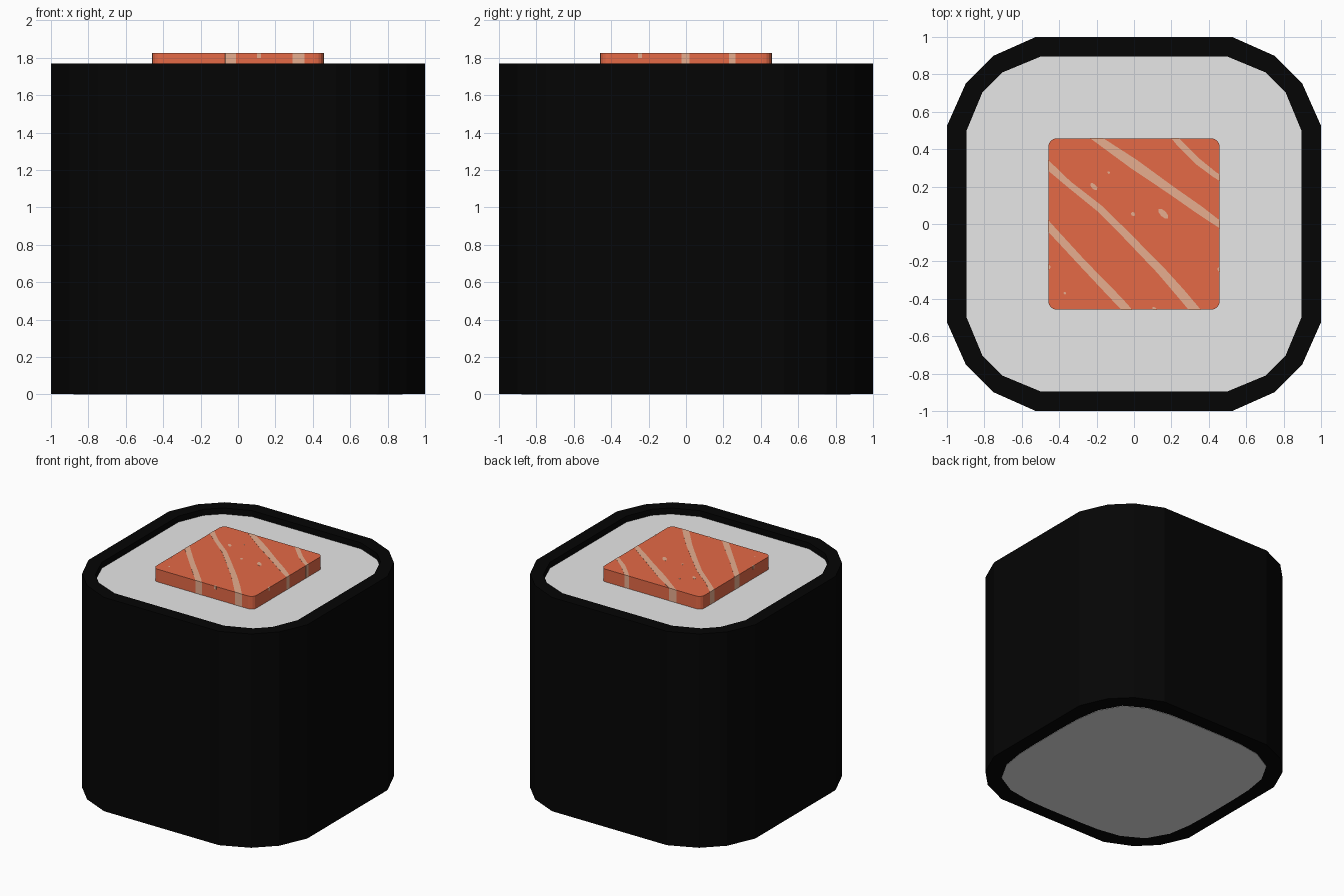
import bpy, bmesh, math
from mathutils import Vector

if "Cube" in bpy.data.objects:
    bpy.data.objects.remove(bpy.data.objects["Cube"])


def material(name, rgb):
    m = bpy.data.materials.new(name)
    m.diffuse_color = (*rgb, 1)
    m.use_nodes = True
    m.node_tree.nodes["Principled BSDF"].inputs["Base Color"].default_value = m.diffuse_color
    return m


NORI = material("seaweed black", (0.0015, 0.0015, 0.0015))
RICE = material("rice white", (0.8, 0.8, 0.8))
FISH = material("salmon orange", (0.78, 0.142, 0.062))
FAT = material("pale salmon stripe", (0.82, 0.43, 0.28))


def finish(bm, name, mat):
    bmesh.ops.recalc_face_normals(bm, faces=bm.faces)
    mesh = bpy.data.meshes.new(name)
    bm.to_mesh(mesh)
    bm.free()
    mesh.materials.append(mat)
    obj = bpy.data.objects.new(name, mesh)
    bpy.context.collection.objects.link(obj)
    return obj


def prism(bm, pts, z0, z1):
    lo = [bm.verts.new((x, y, z0)) for x, y in pts]
    hi = [bm.verts.new((x, y, z1)) for x, y in pts]
    bm.faces.new(lo[::-1])
    bm.faces.new(hi)
    n = len(pts)
    for i in range(n):
        j = (i + 1) % n
        bm.faces.new((lo[i], lo[j], hi[j], hi[i]))


def four_corners(corner):
    """Repeat one corner's points by quarter turns."""
    out = []
    for _ in range(4):
        out += corner
        corner = [(-y, x) for x, y in corner]
    return out


OUTER = four_corners([(1, 0.525), (0.9, 0.75), (0.75, 0.9), (0.525, 1)])
INNER = four_corners([(0.895, 0.5), (0.81, 0.705), (0.705, 0.81), (0.5, 0.895)])
TOP, RECESS, FISH_TOP = 1.77, 0.05, 1.825

# seaweed wrap: a thick-walled tube
bm = bmesh.new()
inner_low = [(x * 0.95, y * 0.95) for x, y in INNER]
rings = [[bm.verts.new((x, y, z)) for x, y in pts]
         for pts, z in ((OUTER, 0.003), (OUTER, TOP), (INNER, TOP), (INNER, 0.05), (inner_low, 0.003))]
for k in range(5):
    a, b = rings[k], rings[(k + 1) % 5]
    for i in range(len(a)):
        j = (i + 1) % len(a)
        bm.faces.new((a[i], a[j], b[j], b[i]))
finish(bm, "seaweed_wrap", NORI)

# rice core, sunk slightly at the top
bm = bmesh.new()
prism(bm, [(x * 1.005, y * 1.005) for x, y in INNER], RECESS, TOP - RECESS)
finish(bm, "rice", RICE)

# rounder rice face, flush with the bottom
bm = bmesh.new()
base = []
for k in range(32):
    c, s = math.cos(k * math.pi / 16), math.sin(k * math.pi / 16)
    r = 0.88 / (c ** 4 + s ** 4) ** 0.25
    base.append((r * c, r * s))
prism(bm, base, 0, RECESS + 0.01)
finish(bm, "rice_base", RICE)

# salmon block with rounded vertical edges
H, R = 0.458, 0.045
arc = [math.radians(a) for a in (0, 22.5, 45, 67.5, 90)]
bm = bmesh.new()
prism(bm, four_corners([(H - R + R * math.cos(a), H - R + R * math.sin(a)) for a in arc]),
      TOP - RECESS - 0.01, FISH_TOP)
finish(bm, "salmon", FISH)


def trimmed(name, outline, z0):
    """Thin skin over the salmon top that also runs down its sides."""
    bm = bmesh.new()
    prism(bm, outline, z0, FISH_TOP + 0.001)
    for n in ((1, 0, 0), (-1, 0, 0), (0, 1, 0), (0, -1, 0)):
        cut = bmesh.ops.bisect_plane(bm, geom=bm.verts[:] + bm.edges[:] + bm.faces[:],
                                     plane_co=Vector(n) * (H + 0.001), plane_no=n,
                                     clear_outer=True)
        edges = [e for e in cut["geom_cut"] if isinstance(e, bmesh.types.BMEdge)]
        if edges:
            bmesh.ops.holes_fill(bm, edges=edges)
    finish(bm, name, FAT)


def ribbon(path):
    """Outline of a band from (x, y, width) points."""
    left, right = [], []
    for i, (x, y, w) in enumerate(path):
        a, b = path[max(i - 1, 0)], path[min(i + 1, len(path) - 1)]
        d = Vector((b[0] - a[0], b[1] - a[1])).normalized() * w / 2
        left.append((x - d.y, y + d.x))
        right.append((x + d.y, y - d.x))
    return left + right[::-1]


# fat stripes
STRIPES = [
    [(0.17, 0.52, .03), (0.24, 0.435, .033), (0.34, 0.335, .035), (0.43, 0.265, .03), (0.52, 0.21, .03)],
    [(-0.29, 0.52, .04), (-0.2, 0.458, .04), (0, 0.32, .055), (0.2, 0.18, .045),
     (0.35, 0.075, .045), (0.455, 0.0, .035), (0.53, -0.05, .035)],
    [(-0.52, 0.375, .04), (-0.45, 0.305, .042), (-0.35, 0.215, .033), (-0.18, 0.08, .038),
     (-0.04, -0.06, .04), (0.14, -0.245, .045), (0.25, -0.37, .05), (0.33, -0.465, .05), (0.37, -0.52, .05)],
    [(-0.52, 0.06, .04), (-0.45, -0.02, .042), (-0.27, -0.215, .04), (-0.14, -0.35, .045),
     (-0.05, -0.445, .045), (0.01, -0.52, .045)],
]
for i, path in enumerate(STRIPES):
    trimmed(f"fat_stripe_{i + 1}", ribbon(path), TOP - RECESS - 0.005)

# small flecks: x, y, length, width
FLECKS = [(-0.215, 0.2, .05, .025), (-0.005, 0.053, .025, .02), (0.157, 0.055, .07, .033),
          (-0.135, 0.275, .015, .012), (0.458, -0.245, .03, .02), (-0.458, -0.23, .025, .025),
          (0.11, -0.455, .03, .018), (-0.37, -0.37, .015, .012)]
for i, (x, y, l, w) in enumerate(FLECKS):
    pts = []
    for k in range(8):
        u, v = l / 2 * math.cos(k * math.pi / 4), w / 2 * math.sin(k * math.pi / 4)
        pts.append((x + (u + v) * 0.707, y + (v - u) * 0.707))
    trimmed(f"fat_fleck_{i + 1}", pts, FISH_TOP - 0.025)
